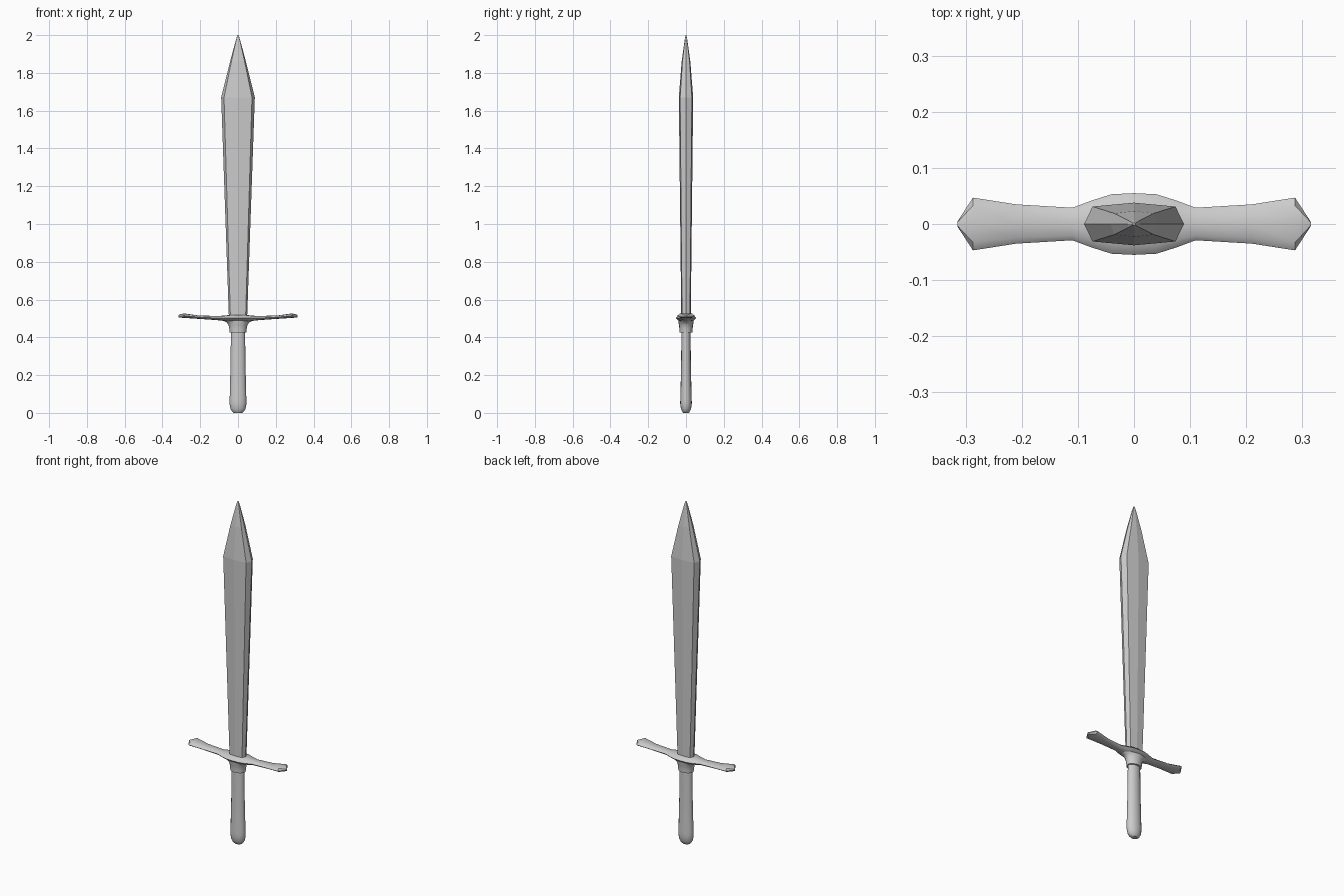
import bpy, bmesh, math

if "Cube" in bpy.data.objects:
    bpy.data.objects.remove(bpy.data.objects["Cube"])


def oval(n):
    # unit cross-section with n sides
    return [(math.cos(2 * math.pi * i / n), math.sin(2 * math.pi * i / n)) for i in range(n)]


def loft(name, rings, section, place, smooth_angle=None):
    # skin a scaled section along a list of stations, capping both ends
    bm = bmesh.new()
    loops = [[bm.verts.new(place(r, u, v)) for u, v in section] for r in rings]
    n = len(section)
    for a, b in zip(loops, loops[1:]):
        for i in range(n):
            j = (i + 1) % n
            bm.faces.new((a[i], a[j], b[j], b[i]))
    bm.faces.new(loops[0])
    bm.faces.new(loops[-1])
    bmesh.ops.recalc_face_normals(bm, faces=bm.faces)
    mesh = bpy.data.meshes.new(name)
    bm.to_mesh(mesh)
    bm.free()
    ob = bpy.data.objects.new(name, mesh)
    bpy.context.collection.objects.link(ob)
    if smooth_angle:
        bpy.ops.object.select_all(action='DESELECT')
        ob.select_set(True)
        bpy.context.view_layer.objects.active = ob
        bpy.ops.object.shade_smooth_by_angle(angle=math.radians(smooth_angle))
    return ob


def upright(r, u, v):
    # station: height, half width, half depth
    z, w, d = r
    return (u * w, v * d, z)


def sideways(r, u, v):
    # station: x, centre height, half depth, half thickness
    x, zc, d, t = r
    return (x, u * d, zc + v * t)


# Blade: bevelled edges and a shallow central ridge
blade_section = [(1, 0), (.83, .82), (0, 1), (-.83, .82),
                 (-1, 0), (-.83, -.82), (0, -1), (.83, -.82)]
loft("blade", [(.495, .048, .025), (1.67, .089, .038), (1.86, .042, .023),
               (1.975, .011, .007), (2.0, .003, .002)],
     blade_section, upright)

# Crossguard: thin bar with flared, pointed, slightly raised ends
half = [(.04, .502, .053, .017), (.075, .501, .042, .014), (.11, .502, .029, .011),
        (.21, .507, .035, .009), (.287, .515, .047, .012), (.315, .512, .004, .007)]
stations = [(-x, z, d, t) for x, z, d, t in reversed(half)]
stations += [(0, .502, .055, .018)] + half
guard_section = [(1, 0), (.7, .85), (0, 1), (-.7, .85),
                 (-1, 0), (-.7, -.85), (0, -1), (.7, -.85)]
loft("crossguard", stations, guard_section, sideways, 40)

# Collar: sweeps from the grip out into the guard
loft("collar", [(.425, .044, .034), (.445, .046, .035), (.465, .050, .037),
                (.480, .060, .041), (.490, .080, .041), (.499, .105, .030)],
     oval(16), upright, 40)

# Grip with rounded pommel end
loft("grip", [(0, .022, .015), (.008, .032, .021), (.022, .040, .027),
              (.05, .045, .031), (.075, .044, .030), (.24, .040, .026),
              (.45, .037, .024)],
     oval(16), upright, 40)
